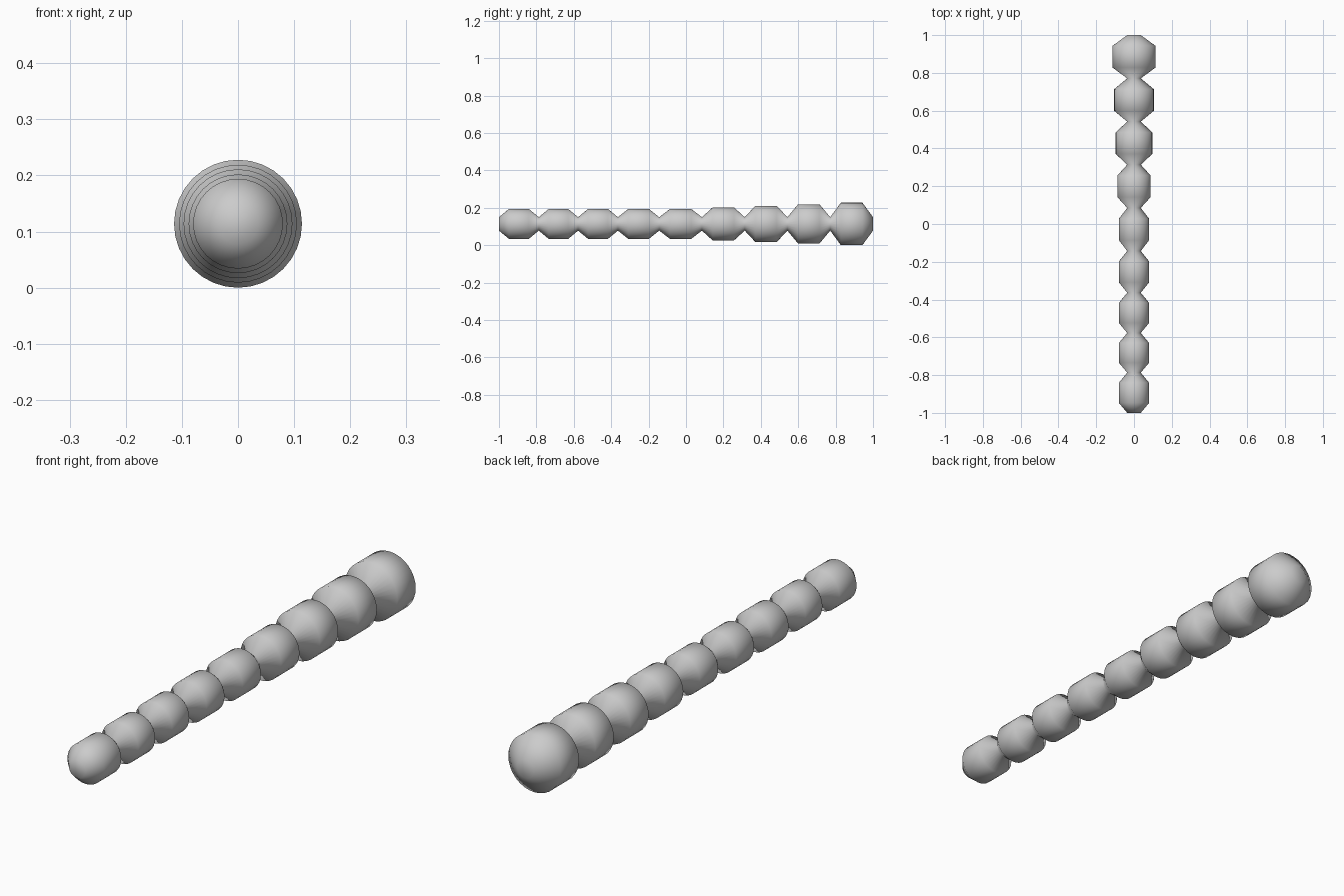
import bpy, bmesh, math

if "Cube" in bpy.data.objects:
    bpy.data.objects.remove(bpy.data.objects["Cube"])

SIDES = 32
R_MAX = 0.114
NECK = 0.036
# boundaries between beads along y, and radius of each bead
necks = [-1.0, -0.787, -0.577, -0.364, -0.143, 0.085, 0.314, 0.542, 0.771, 1.0]
radii = [0.08] * 5 + [0.088, 0.097, 0.105, R_MAX]

# profile: every bead is a short cylinder with a chamfer at each end
profile = [(necks[0], NECK)]
for a, b, r in zip(necks, necks[1:], radii):
    inset = 0.25 * (b - a)
    profile += [(a + inset, r), (b - inset, r), (b, NECK)]

# revolve the profile around the y axis
bm = bmesh.new()
rings = []
for y, r in profile:
    rings.append([bm.verts.new((r * math.cos(2 * math.pi * i / SIDES), y,
                                R_MAX + r * math.sin(2 * math.pi * i / SIDES)))
                  for i in range(SIDES)])
for lo, hi in zip(rings, rings[1:]):
    for i in range(SIDES):
        j = (i + 1) % SIDES
        bm.faces.new((lo[i], lo[j], hi[j], hi[i]))
# end caps
bm.faces.new(rings[0])
bm.faces.new(rings[-1])
bmesh.ops.recalc_face_normals(bm, faces=bm.faces)
for f in bm.faces:
    f.smooth = True

mesh = bpy.data.meshes.new("beaded_rod")
bm.to_mesh(mesh)
bm.free()
rod = bpy.data.objects.new("beaded_rod", mesh)
bpy.context.collection.objects.link(rod)
